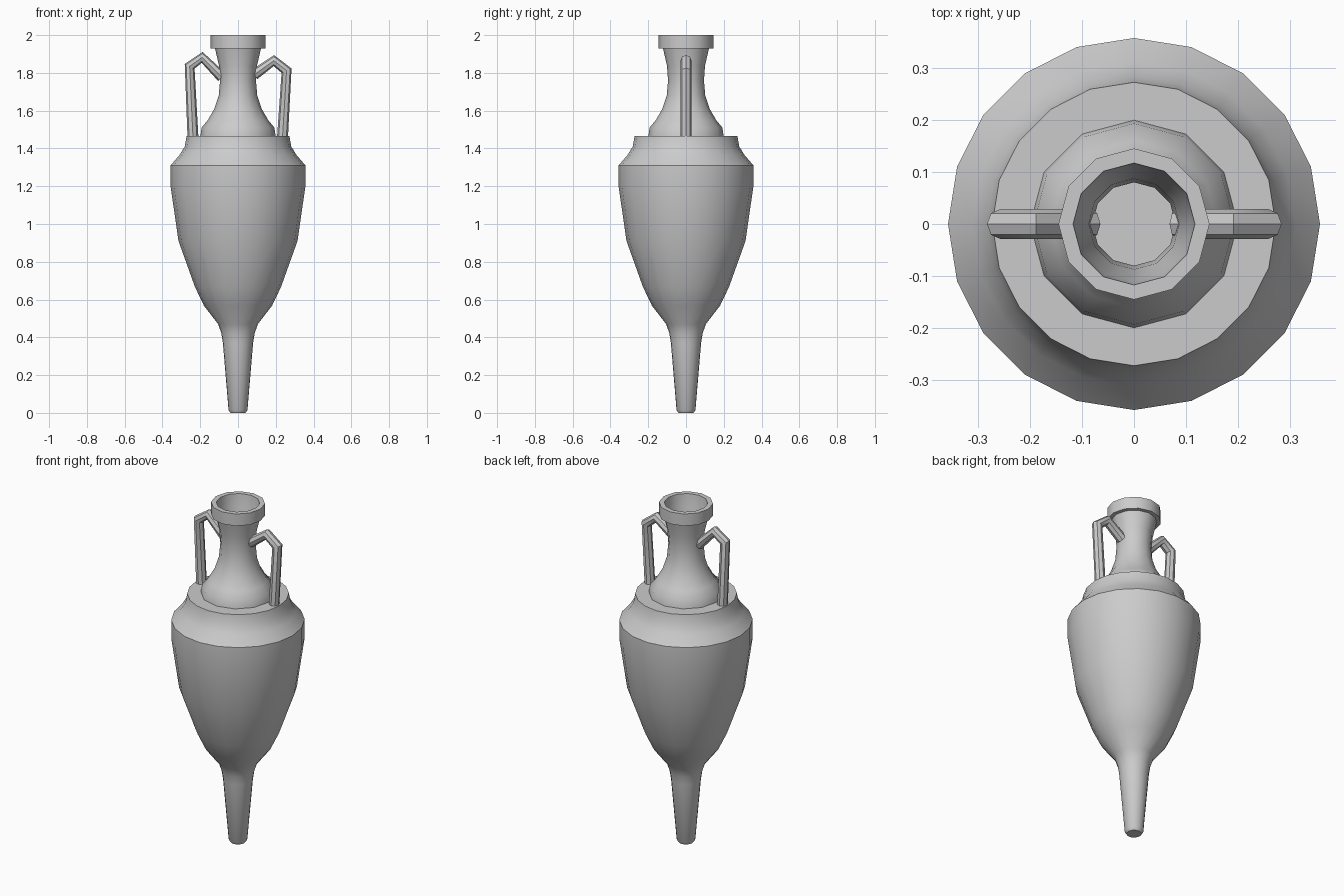
import bpy, bmesh
from math import cos, sin, pi, radians

if "Cube" in bpy.data.objects:
    bpy.data.objects.remove(bpy.data.objects["Cube"])


def finish(obj):
    bpy.ops.object.select_all(action='DESELECT')
    obj.select_set(True)
    bpy.context.view_layer.objects.active = obj


def lathe(name, profile, sides, closed=False):
    """Revolve (radius, z) points about z; cap the ends unless the profile is closed."""
    bm = bmesh.new()
    rings = [[bm.verts.new((r * cos(2 * pi * i / sides), r * sin(2 * pi * i / sides), z))
              for i in range(sides)] for r, z in profile]
    pairs = list(zip(rings, rings[1:]))
    if closed:
        pairs.append((rings[-1], rings[0]))
    else:
        bm.faces.new(rings[0][::-1])
        bm.faces.new(rings[-1])
    for a, b in pairs:
        for i in range(sides):
            j = (i + 1) % sides
            bm.faces.new((a[i], a[j], b[j], b[i]))
    bmesh.ops.recalc_face_normals(bm, faces=bm.faces)
    mesh = bpy.data.meshes.new(name)
    bm.to_mesh(mesh)
    bm.free()
    obj = bpy.data.objects.new(name, mesh)
    bpy.context.collection.objects.link(obj)
    finish(obj)
    bpy.ops.object.shade_smooth_by_angle(angle=radians(35))


def handle(name, path):
    """Round bar along (x, z) points in the y = 0 plane."""
    curve = bpy.data.curves.new(name, 'CURVE')
    curve.dimensions = '3D'
    curve.bevel_depth = 0.029
    curve.bevel_resolution = 2
    curve.use_fill_caps = True
    spline = curve.splines.new('POLY')
    spline.points.add(len(path) - 1)
    for p, (x, z) in zip(spline.points, path):
        p.co = (x, 0, z, 1)
    obj = bpy.data.objects.new(name, curve)
    bpy.context.collection.objects.link(obj)
    finish(obj)
    bpy.ops.object.convert(target='MESH')
    bpy.ops.object.shade_smooth_by_angle(angle=radians(35))


# Body with tapering foot and flat shoulder
lathe("body", [(0.04, 0), (0.05, 0.015), (0.08, 0.37), (0.088, 0.42), (0.105, 0.47),
               (0.18, 0.567), (0.228, 0.667), (0.315, 0.91), (0.357, 1.2),
               (0.357, 1.31), (0.31, 1.365), (0.282, 1.41), (0.272, 1.465)], 20)

# Hollow neck with collar rim: outside going up, inside coming down
lathe("neck", [(0.2, 1.46), (0.193, 1.51), (0.16, 1.55), (0.125, 1.61), (0.102, 1.68),
               (0.095, 1.76), (0.101, 1.84), (0.122, 1.93), (0.145, 1.93), (0.145, 2.0),
               (0.117, 2.0), (0.11, 1.93), (0.087, 1.84), (0.08, 1.76), (0.087, 1.68),
               (0.11, 1.61), (0.145, 1.55), (0.178, 1.5), (0.185, 1.46)], 12, closed=True)

# Angular handles, the right one sitting slightly lower
handle("left_handle", [(-0.238, 1.45), (-0.256, 1.835), (-0.19, 1.882), (-0.085, 1.778)])
handle("right_handle", [(0.235, 1.45), (0.257, 1.812), (0.19, 1.865), (0.085, 1.79)])
